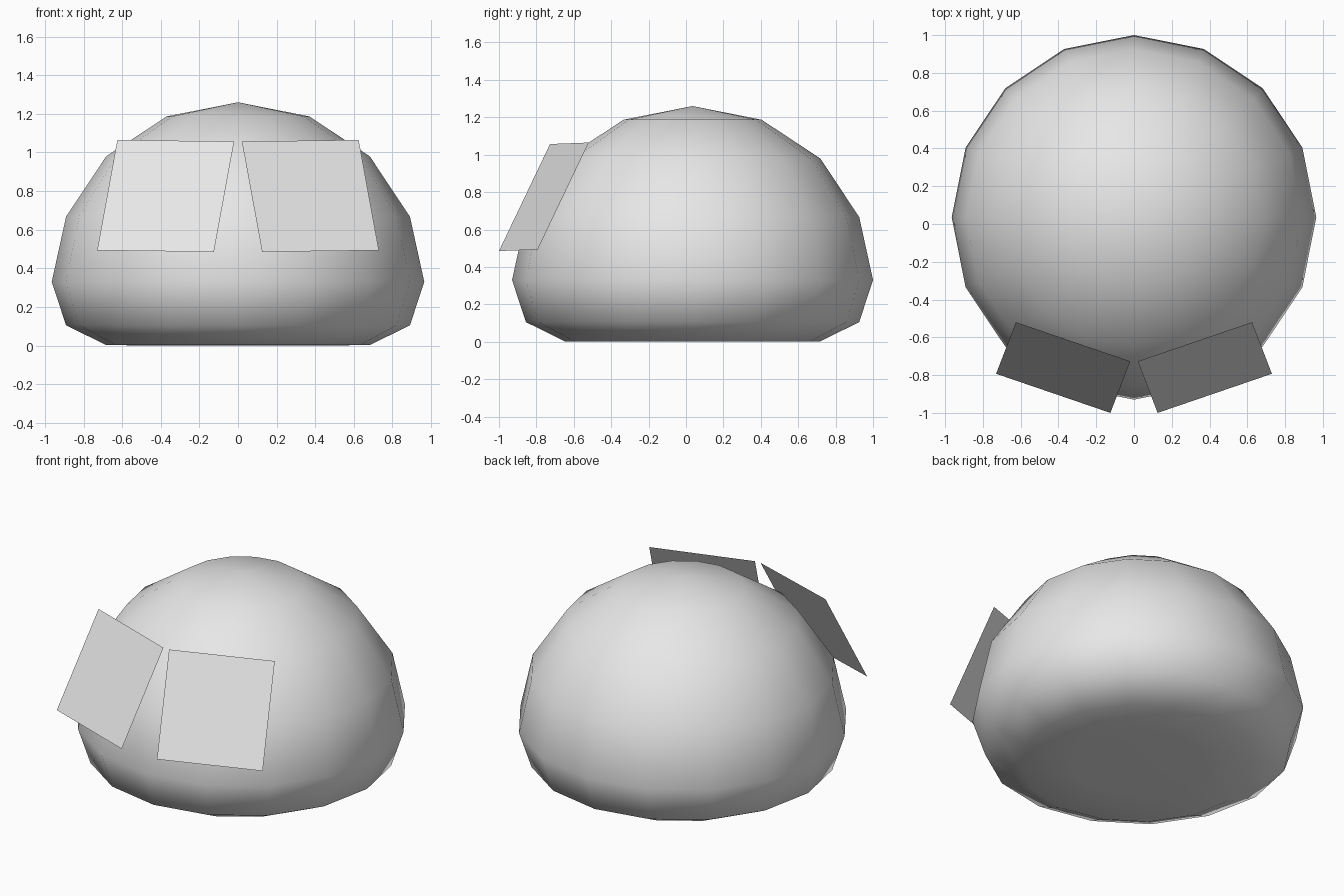
import bpy, bmesh, math

if "Cube" in bpy.data.objects:
    bpy.data.objects.remove(bpy.data.objects["Cube"])

grey = bpy.data.materials.new("light_grey")
grey.diffuse_color = (0.8, 0.8, 0.8, 1)
grey.use_nodes = True
grey.node_tree.nodes["Principled BSDF"].inputs["Base Color"].default_value = grey.diffuse_color


def add_object(name, bm, smooth):
    bmesh.ops.recalc_face_normals(bm, faces=bm.faces)
    mesh = bpy.data.meshes.new(name)
    bm.to_mesh(mesh)
    bm.free()
    mesh.materials.append(grey)
    for p in mesh.polygons:
        p.use_smooth = smooth
    obj = bpy.data.objects.new(name, mesh)
    bpy.context.collection.objects.link(obj)
    return obj


# Body: 16-sided dome with a squashed, flat underside
CENTRE_Y, SIDES = 0.035, 16
profile = [(0, 0), (0.369, 0), (0.683, 0.002), (0.891, 0.105), (0.965, 0.33),
           (0.891, 0.667), (0.683, 0.98), (0.369, 1.187), (0, 1.26)]
bm = bmesh.new()
verts = [bm.verts.new((r, CENTRE_Y, z)) for r, z in profile]
edges = [bm.edges.new(pair) for pair in zip(verts, verts[1:])]
bmesh.ops.spin(bm, geom=verts + edges, cent=(0, CENTRE_Y, 0), axis=(0, 0, 1),
               angle=2 * math.pi, steps=SIDES, use_duplicate=False)
bmesh.ops.remove_doubles(bm, verts=bm.verts, dist=0.001)
add_object("body", bm, True)

# Eyes: thin tilted square cards in front of the dome, mirrored across x
bm = bmesh.new()
corners = [(0.125, -1.0, 0.485), (0.73, -0.793, 0.493),
           (0.625, -0.52, 1.065), (0.02, -0.727, 1.057)]
bm.faces.new([bm.verts.new(c) for c in corners])
copy = bmesh.ops.duplicate(bm, geom=bm.verts[:] + bm.edges[:] + bm.faces[:])["geom"]
for v in copy:
    if isinstance(v, bmesh.types.BMVert):
        v.co.x *= -1
bm.normal_update()
for f in bm.faces:
    if f.normal.y > 0:
        f.normal_flip()
mesh = bpy.data.meshes.new("eye_cards")
bm.to_mesh(mesh)
bm.free()
mesh.materials.append(grey)
bpy.context.collection.objects.link(bpy.data.objects.new("eye_cards", mesh))
